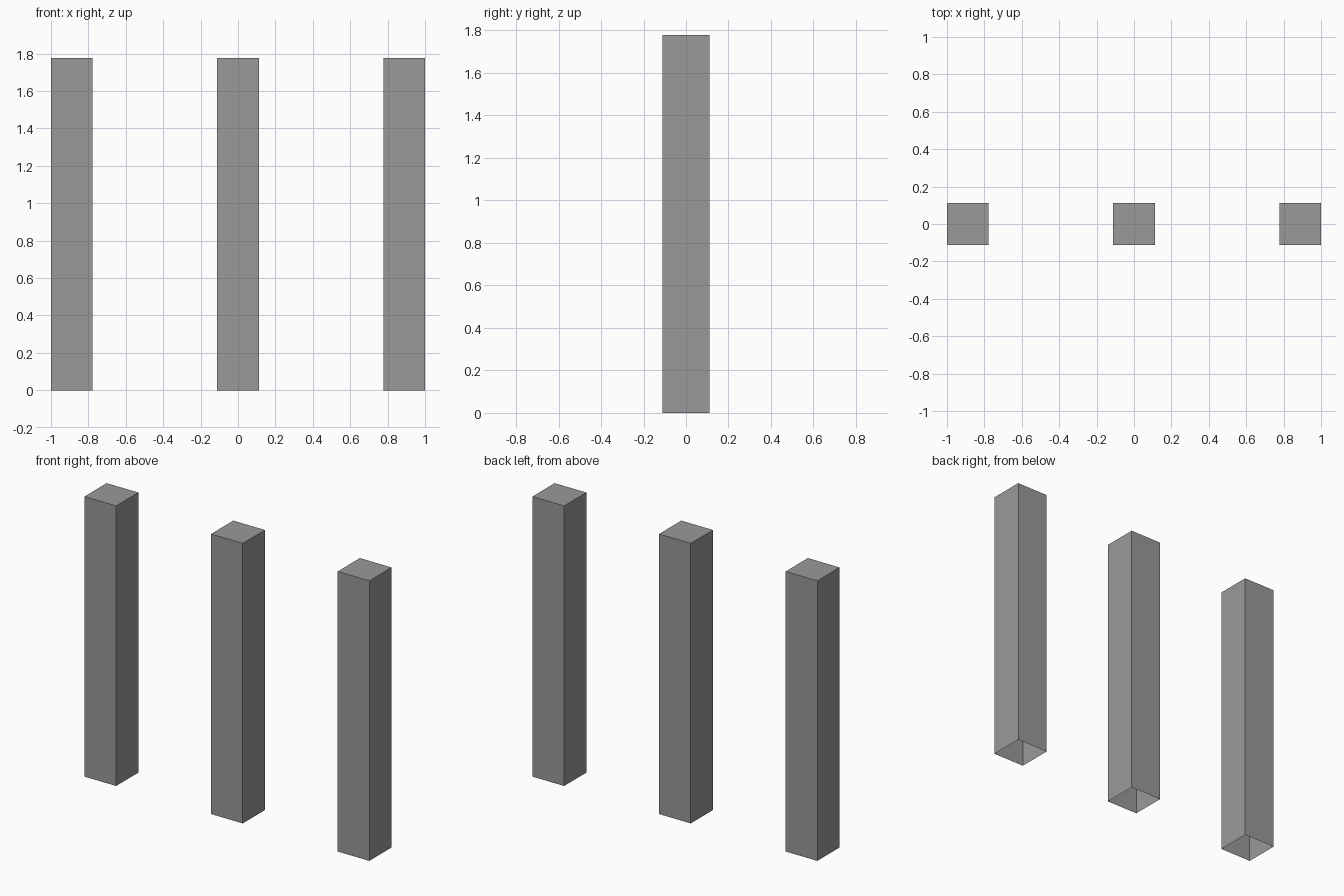
import bpy, bmesh

if "Cube" in bpy.data.objects:
    bpy.data.objects.remove(bpy.data.objects["Cube"])

WIDTH = 2 / 9
HEIGHT = 16 / 9

# Dark grey finish
dark_grey = bpy.data.materials.new("dark_grey")
dark_grey.diffuse_color = (0.32, 0.32, 0.32, 1)
dark_grey.use_nodes = True
dark_grey.node_tree.nodes["Principled BSDF"].inputs["Base Color"].default_value = dark_grey.diffuse_color


def make_post(name, x):
    # Square post with a closed top and an open underside
    bm = bmesh.new()
    bmesh.ops.create_cube(bm, size=1)
    bottom = [f for f in bm.faces if f.normal.z < -0.5]
    bmesh.ops.delete(bm, geom=bottom, context='FACES_ONLY')
    bmesh.ops.scale(bm, vec=(WIDTH, WIDTH, HEIGHT), verts=bm.verts)
    bmesh.ops.translate(bm, vec=(0, 0, HEIGHT / 2), verts=bm.verts)
    mesh = bpy.data.meshes.new(name)
    bm.to_mesh(mesh)
    bm.free()
    mesh.materials.append(dark_grey)
    post = bpy.data.objects.new(name, mesh)
    post.location.x = x
    bpy.context.collection.objects.link(post)


# Row of three evenly spaced posts
for side, name in ((-1, "left_post"), (0, "middle_post"), (1, "right_post")):
    make_post(name, side * (1 - WIDTH / 2))
